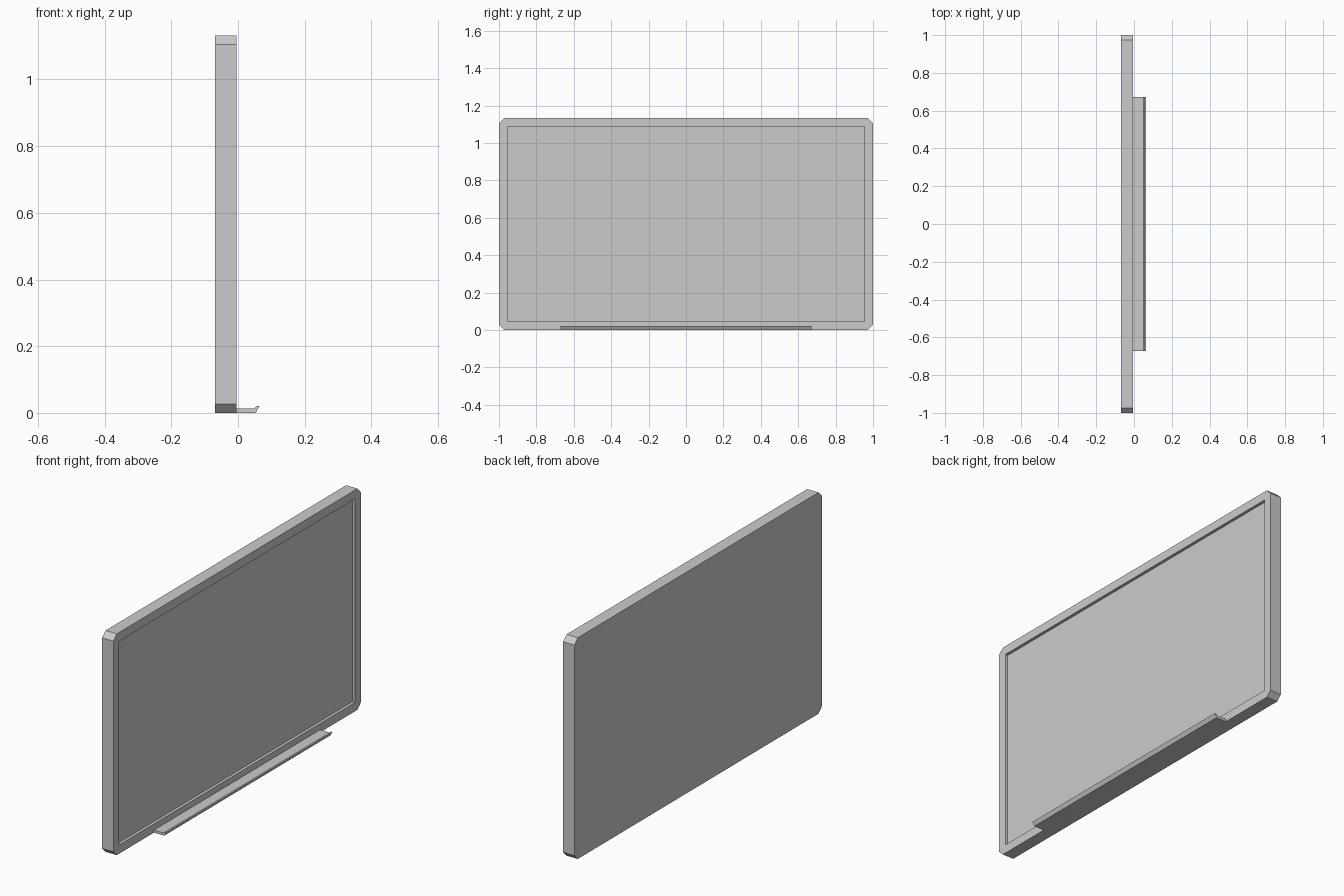
import bpy
import bmesh
from mathutils import Vector

cube = bpy.data.objects.get("Cube")
if cube:
    bpy.data.objects.remove(cube, do_unlink=True)

BACK, FACE = -0.069, -0.005     # board thickness along x
HALF_W, HEIGHT = 1.0, 1.132
CHAMFER, BORDER, RECESS = 0.027, 0.045, 0.015
TRAY_HALF = 0.672

grey = bpy.data.materials.new("light_grey")
grey.use_nodes = True
colour = (0.6, 0.6, 0.6, 1)
grey.diffuse_color = colour
grey.node_tree.nodes["Principled BSDF"].inputs["Base Color"].default_value = colour


def prism(bm, points, offset):
    """Extrude a closed outline into a solid and return the far cap."""
    base = bm.faces.new([bm.verts.new(p) for p in points])
    geom = bmesh.ops.extrude_face_region(bm, geom=[base], use_keep_orig=True)["geom"]
    bmesh.ops.translate(bm, verts=[g for g in geom if isinstance(g, bmesh.types.BMVert)],
                        vec=offset)
    bmesh.ops.recalc_face_normals(bm, faces=bm.faces)
    return next(g for g in geom if isinstance(g, bmesh.types.BMFace))


def finish(bm, name):
    mesh = bpy.data.meshes.new(name)
    bm.to_mesh(mesh)
    bm.free()
    mesh.materials.append(grey)
    bpy.context.collection.objects.link(bpy.data.objects.new(name, mesh))


# Board: rectangular slab with cut corners and a recessed writing surface
bm = bmesh.new()
w, h, c = HALF_W, HEIGHT, CHAMFER
outline = [(-w + c, 0), (w - c, 0), (w, c), (w, h - c),
           (w - c, h), (-w + c, h), (-w, h - c), (-w, c)]
front = prism(bm, [(BACK, y, z) for y, z in outline], Vector((FACE - BACK, 0, 0)))

# Square-cornered opening, joined to the cut-corner rim by one ring of faces
rim = list(front.verts)
bm.faces.remove(front)
iw, low, high = HALF_W - BORDER, BORDER, HEIGHT - BORDER
corners = [(-iw, low), (iw, low), (iw, high), (-iw, high)]
lip = [bm.verts.new((FACE, y, z)) for y, z in corners]
floor = [bm.verts.new((FACE - RECESS, y, z)) for y, z in corners]


def nearest(v):
    return min(lip, key=lambda q: (q.co - v.co).length)


for a, b in zip(rim, rim[1:] + rim[:1]):
    p, q = nearest(a), nearest(b)
    bm.faces.new([a, b, q] if p == q else [a, b, q, p])
for i in range(4):
    j = (i + 1) % 4
    bm.faces.new([lip[i], lip[j], floor[j], floor[i]])
bm.faces.new(floor)
bmesh.ops.recalc_face_normals(bm, faces=bm.faces)
finish(bm, "board")

# Pen tray: thin shelf with a slanted raised lip
bm = bmesh.new()
profile = [(FACE, 0), (0.053, 0), (0.064, 0.02), (0.055, 0.02),
           (0.049, 0.013), (FACE, 0.013)]
prism(bm, [(x, -TRAY_HALF, z) for x, z in profile], Vector((0, 2 * TRAY_HALF, 0)))
finish(bm, "pen_tray")
